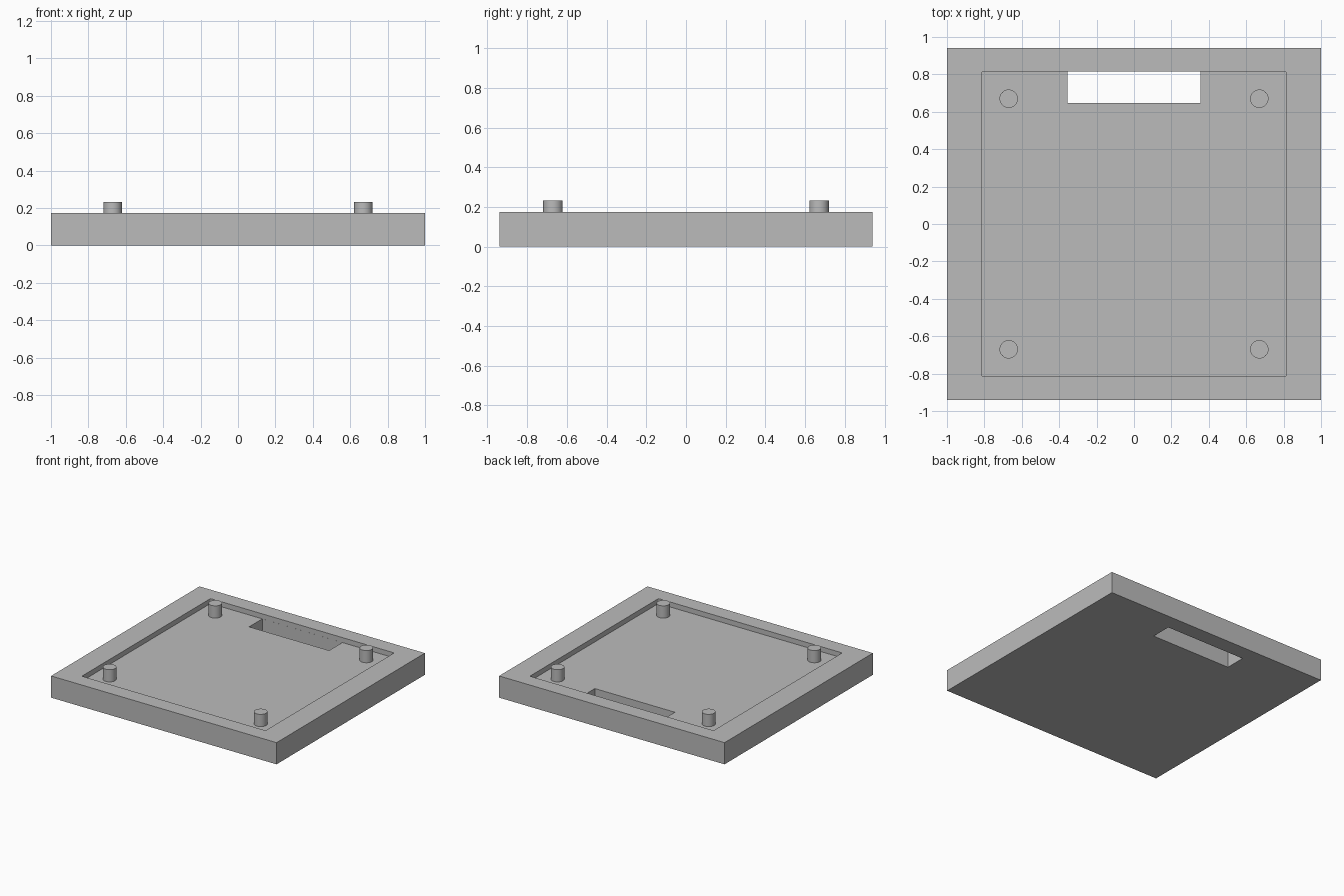
import bpy
from math import radians

cube = bpy.data.objects.get("Cube")
if cube:
    bpy.data.objects.remove(cube, do_unlink=True)

# Material
grey = bpy.data.materials.new("plain_grey")
grey.use_nodes = True
colour = (0.5, 0.5, 0.5, 1)
grey.diffuse_color = colour
grey.node_tree.nodes["Principled BSDF"].inputs["Base Color"].default_value = colour

HEIGHT = 0.174
FLOOR = 0.134
PEG_TOP = 0.232
POCKET = 0.815


def box(name, x, y, z):
    """Box spanning the given (min, max) ranges."""
    spans = (x, y, z)
    bpy.ops.mesh.primitive_cube_add(size=1, location=[(a + b) / 2 for a, b in spans])
    ob = bpy.context.object
    ob.name = name
    ob.scale = [b - a for a, b in spans]
    bpy.ops.object.transform_apply(location=False, rotation=False, scale=True)
    ob.data.materials.append(grey)
    return ob


def cut(target, cutter):
    """Subtract a hidden cutter from the target."""
    mod = target.modifiers.new(cutter.name, "BOOLEAN")
    mod.operation = "DIFFERENCE"
    mod.solver = "EXACT"
    mod.object = cutter
    cutter.hide_render = True
    cutter.hide_set(True)


# Tray body
tray = box("tray", (-1, 1), (-0.94, 0.94), (0, HEIGHT))

# Shallow square recess with slightly rounded corners
recess = box("recess_cutter", (-POCKET, POCKET), (-POCKET, POCKET), (FLOOR, HEIGHT + 0.1))
bevel = recess.modifiers.new("corner_rounding", "BEVEL")
bevel.width = 0.008
bevel.segments = 3
bevel.limit_method = "WEIGHT"
weights = recess.data.attributes.new("bevel_weight_edge", "FLOAT", "EDGE")
for edge in recess.data.edges:
    a, b = (recess.data.vertices[i].co for i in edge.vertices)
    weights.data[edge.index].value = 1.0 if abs(a.z - b.z) > 0.01 else 0.0
cut(tray, recess)

# Slot through the floor along the back wall
slot = box("slot_cutter", (-0.355, 0.355), (0.648, POCKET - 0.0005), (-0.1, HEIGHT - 0.01))
cut(tray, slot)

# Locating pegs in the four corners
for side, x in (("left", 0.67), ("right", -0.67)):
    for end, y in (("front", -0.67), ("back", 0.67)):
        bpy.ops.mesh.primitive_cylinder_add(
            vertices=32, radius=0.049, depth=PEG_TOP - FLOOR,
            location=(x, y, (PEG_TOP + FLOOR) / 2))
        peg = bpy.context.object
        peg.name = f"{end}_{side}_peg"
        peg.data.materials.append(grey)
        bpy.ops.object.shade_smooth_by_angle(angle=radians(30))
